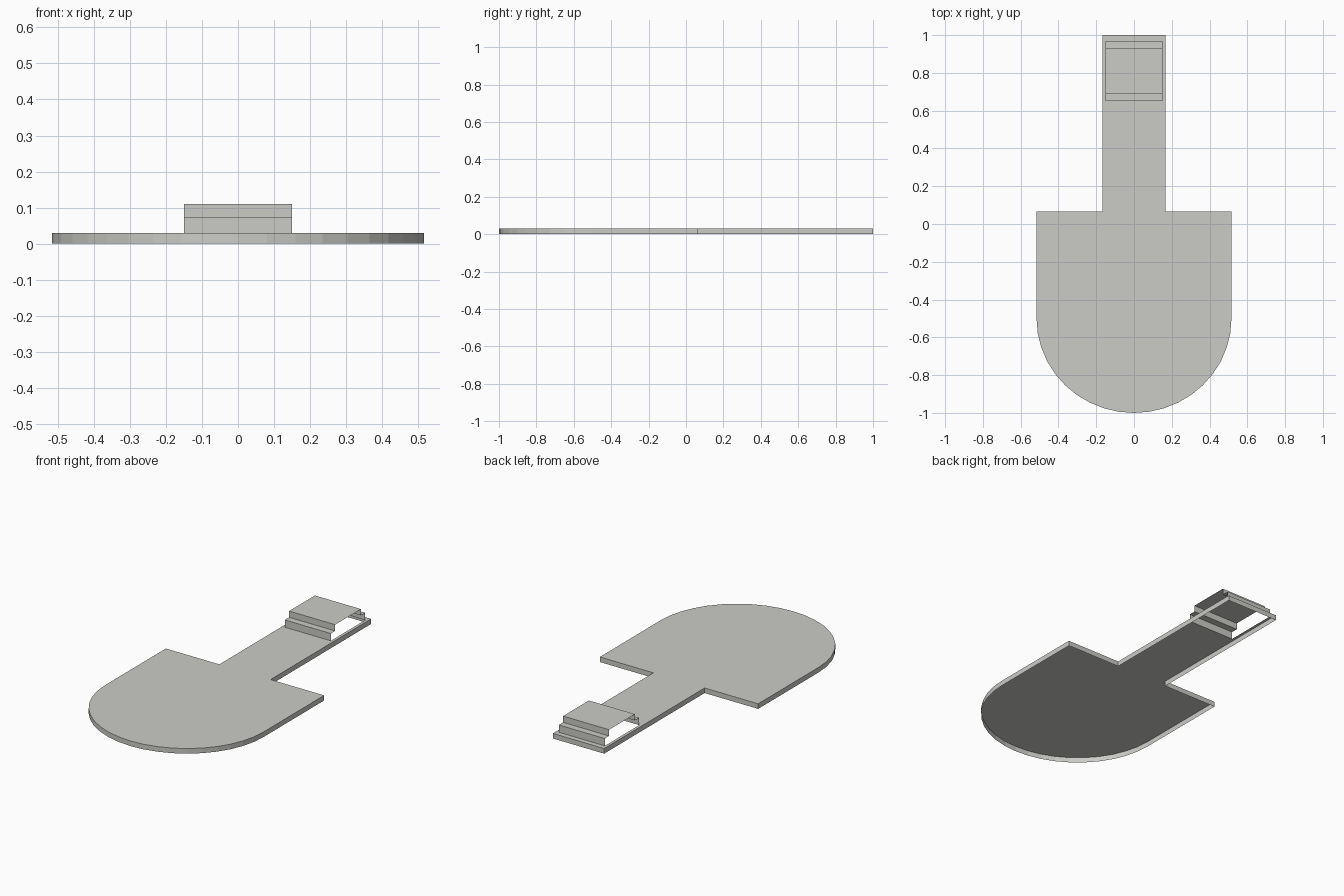
import bpy, bmesh, math

if "Cube" in bpy.data.objects:
    bpy.data.objects.remove(bpy.data.objects["Cube"])

H = 0.03                  # plate height
BW, HW, CW = 0.516, 0.167, 0.15   # half widths: blade, handle, raised cover
YS = 0.065                # shoulder
Y0, Y1 = 0.65, 0.97       # opening under the cover

mat = bpy.data.materials.new("warm light grey")
mat.diffuse_color = (0.6, 0.6, 0.57, 1)
mat.use_nodes = True
mat.node_tree.nodes["Principled BSDF"].inputs["Base Color"].default_value = mat.diffuse_color


def make(name, faces):
    bm = bmesh.new()
    for f in faces:
        bm.faces.new([bm.verts.new(p) for p in f])
    bmesh.ops.remove_doubles(bm, verts=bm.verts, dist=1e-5)
    me = bpy.data.meshes.new(name)
    bm.to_mesh(me)
    bm.free()
    me.materials.append(mat)
    ob = bpy.data.objects.new(name, me)
    bpy.context.collection.objects.link(ob)
    return ob


def rect(x0, x1, y0, y1, z=H):
    return [(x0, y0, z), (x1, y0, z), (x1, y1, z), (x0, y1, z)]


# rounded blade outline, counter-clockwise from left shoulder
N = 20
arc = [(-BW * math.cos(math.pi * i / N), -0.5 - 0.5 * math.sin(math.pi * i / N)) for i in range(N + 1)]
blade = [(-BW, YS)] + arc + [(BW, YS)]
make("blade_top", [[(x, y, H) for x, y in blade]])

# handle top with an opening below the raised cover
make("handle_top", [
    rect(-HW, HW, YS, Y0), rect(-HW, HW, Y1, 1),
    rect(-HW, -CW, Y0, Y1), rect(CW, HW, Y0, Y1)])

# thin skirt around the whole outline, open underneath
outline = blade + [(HW, YS), (HW, 1), (-HW, 1), (-HW, YS)]
make("rim_wall", [
    [(*a, 0), (*b, 0), (*b, H), (*a, H)]
    for a, b in zip(outline, outline[1:] + outline[:1])])

# stepped sheet bridging the opening, open at both sides
steps = [(Y0, H), (Y0, 0.073), (0.69, 0.073), (0.69, 0.11),
         (0.93, 0.11), (0.93, 0.073), (Y1, 0.073), (Y1, H)]
make("stepped_cover", [
    [(-CW, *a), (CW, *a), (CW, *b), (-CW, *b)] for a, b in zip(steps, steps[1:])])
